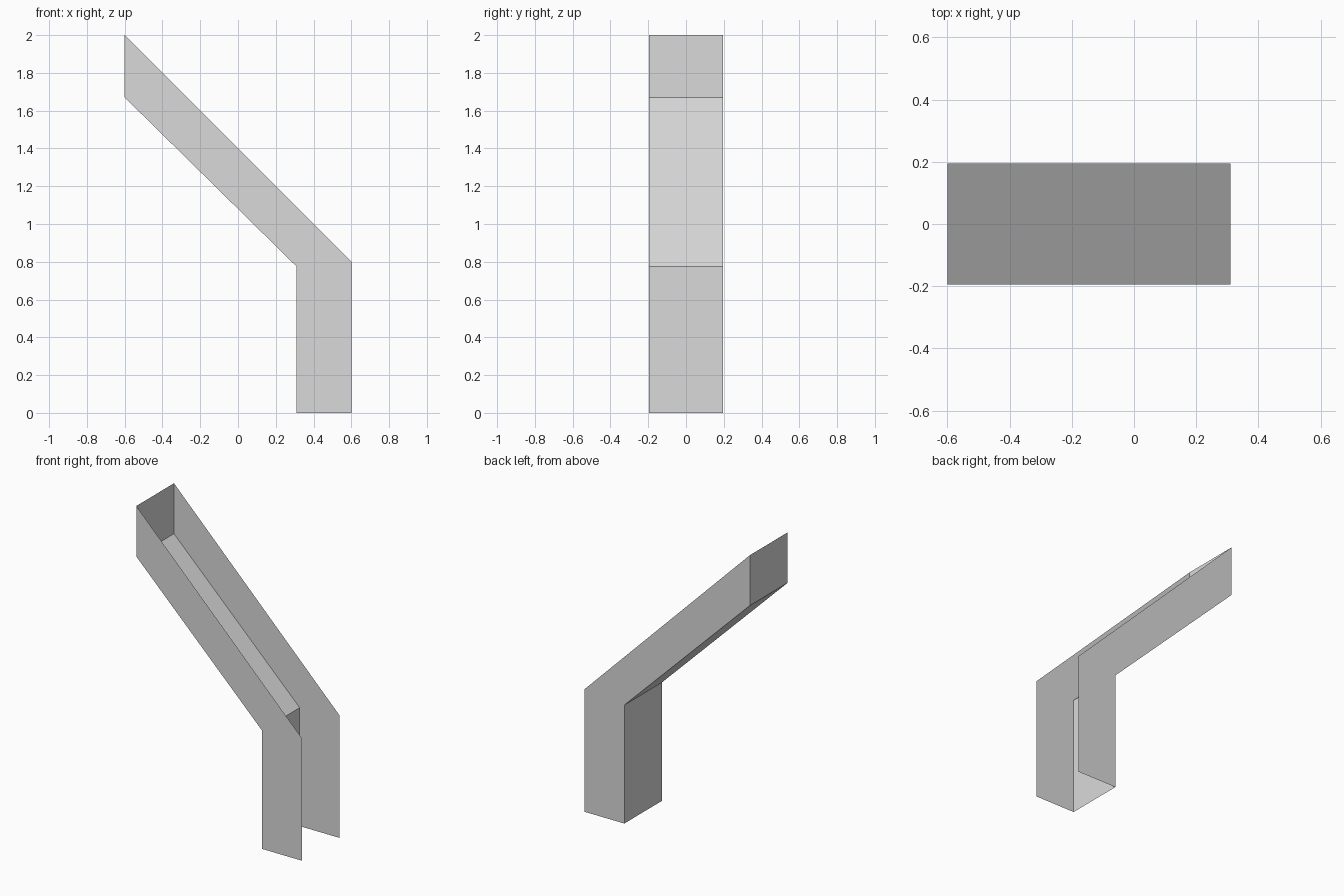
import bpy

cube = bpy.data.objects.get("Cube")
if cube:
    bpy.data.objects.remove(cube, do_unlink=True)

HALF_DEPTH = 0.195

# Bent side outline (x, z): the open outer edge, then the lined inner edge
OUTER_EDGE = [(-0.6, 2.0), (0.6, 0.8), (0.6, 0.0)]
INNER_EDGE = [(0.31, 0.0), (0.31, 0.775), (-0.6, 1.67)]

grey = bpy.data.materials.new("light_grey")
grey.use_nodes = True
color = (0.7, 0.7, 0.7, 1)
grey.diffuse_color = color
grey.node_tree.nodes["Principled BSDF"].inputs["Base Color"].default_value = color


def add_sheet(name, verts, faces):
    """Thin open sheet with flat faces."""
    mesh = bpy.data.meshes.new(name)
    mesh.from_pydata(verts, [], faces)
    mesh.materials.append(grey)
    obj = bpy.data.objects.new(name, mesh)
    bpy.context.collection.objects.link(obj)
    return obj


# Front and back side panels, facing outward
outline = OUTER_EDGE + INNER_EDGE
for name, y in (("front_panel", -HALF_DEPTH), ("back_panel", HALF_DEPTH)):
    order = list(range(len(outline)))
    if y < 0:
        order.reverse()
    add_sheet(name, [(x, y, z) for x, z in outline], [order])

# Strip joining the panels: lower wall, sloping floor and upper end wall
path = INNER_EDGE + OUTER_EDGE[:1]
strip = [(x, y, z) for x, z in path for y in (-HALF_DEPTH, HALF_DEPTH)]
quads = [(2 * i, 2 * i + 2, 2 * i + 3, 2 * i + 1) for i in range(len(path) - 1)]
add_sheet("channel_floor", strip, quads)
